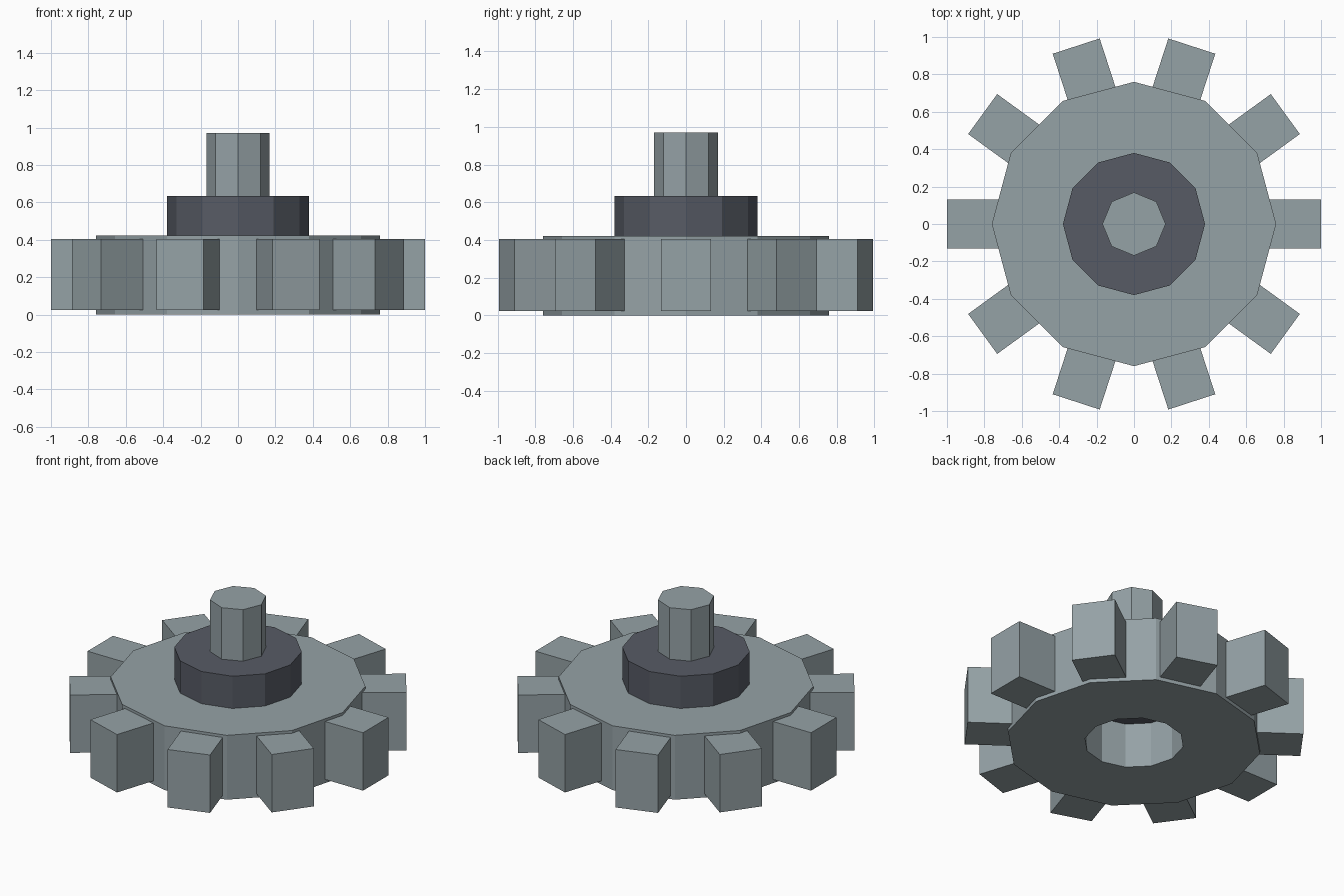
import bpy, bmesh
from math import cos, sin, pi, tau
from mathutils import Matrix, Vector

cube = bpy.data.objects.get("Cube")
if cube:
    bpy.data.objects.remove(cube, do_unlink=True)


def make_material(name, rgb):
    mat = bpy.data.materials.new(name)
    mat.use_nodes = True
    mat.diffuse_color = (*rgb, 1)
    mat.node_tree.nodes["Principled BSDF"].inputs["Base Color"].default_value = (*rgb, 1)
    return mat


steel = make_material("steel_grey", (0.30, 0.36, 0.38))
dark = make_material("dark_grey", (0.095, 0.105, 0.13))


def add_object(name, bm, mat):
    bmesh.ops.recalc_face_normals(bm, faces=bm.faces)
    mesh = bpy.data.meshes.new(name)
    bm.to_mesh(mesh)
    bm.free()
    mesh.materials.append(mat)
    obj = bpy.data.objects.new(name, mesh)
    bpy.context.collection.objects.link(obj)
    return obj


def prism(name, sides, radius, bottom, top, mat):
    bm = bmesh.new()
    bmesh.ops.create_cone(bm, cap_ends=True, segments=sides, radius1=radius, radius2=radius,
                          depth=top - bottom,
                          matrix=Matrix.Translation((0, 0, (bottom + top) / 2)))
    return add_object(name, bm, mat)


def ring(name, sides, outer, inner, bottom, top, mat):
    """Faceted ring: a rectangular section swept around z."""
    bm = bmesh.new()
    section = [(outer, bottom), (outer, top), (inner, top), (inner, bottom)]
    loops = [[bm.verts.new((r * cos(tau * i / sides), r * sin(tau * i / sides), z))
              for r, z in section] for i in range(sides)]
    for i in range(sides):
        a, b = loops[i], loops[(i + 1) % sides]
        for j in range(4):
            k = (j + 1) % 4
            bm.faces.new((a[j], b[j], b[k], a[k]))
    return add_object(name, bm, mat)


# Gear body with its open bore
ring("gear_body", 12, 0.76, 0.296, 0, 0.422, steel)

# Hub seated in the body, closing the bore
prism("hub", 12, 0.38, 0.295, 0.633, dark)

# Axle standing on the hub
prism("axle", 8, 0.169, 0.465, 0.971, steel)

# Block teeth around the rim
TEETH = 10
for n in range(TEETH):
    bm = bmesh.new()
    placed = (Matrix.Rotation(tau * n / TEETH, 4, "Z")
              @ Matrix.Translation((0.831, 0, 0.214))
              @ Matrix.Diagonal((0.338, 0.264, 0.38, 1)))
    bmesh.ops.create_cube(bm, size=1, matrix=placed)
    add_object(f"tooth_{n + 1}", bm, steel)
